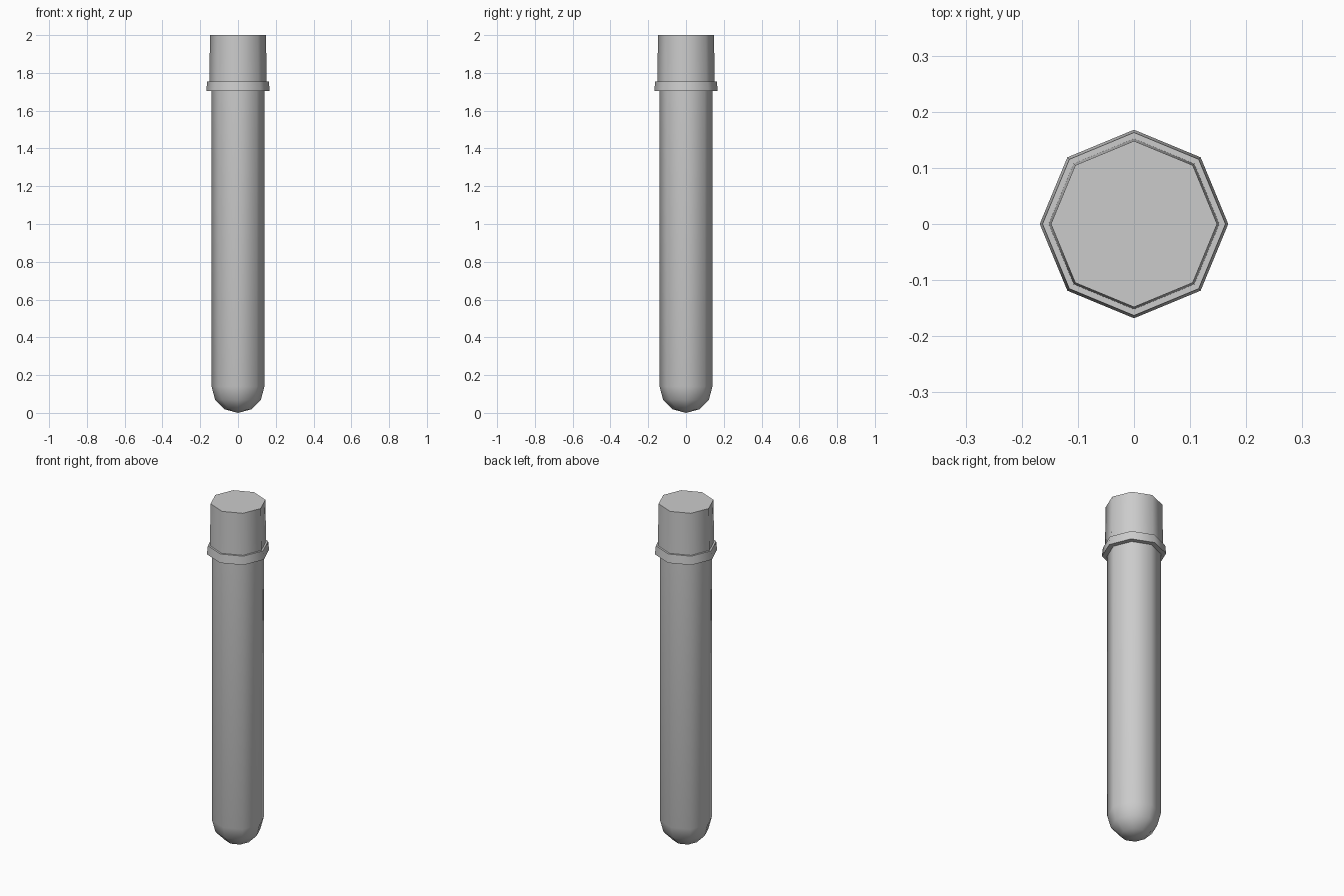
import bpy, bmesh, math

if "Cube" in bpy.data.objects:
    bpy.data.objects.remove(bpy.data.objects["Cube"])

SIDES = 8


def lathe(name, profile):
    """Revolve (radius, z) points; radius 0 makes a pole vertex."""
    bm = bmesh.new()
    rings = []
    for r, z in profile:
        if r == 0:
            rings.append([bm.verts.new((0, 0, z))] * SIDES)
        else:
            rings.append([bm.verts.new((r * math.cos(2 * math.pi * i / SIDES),
                                        r * math.sin(2 * math.pi * i / SIDES), z))
                          for i in range(SIDES)])
    for a, b in zip(rings, rings[1:]):
        for i in range(SIDES):
            j = (i + 1) % SIDES
            bm.faces.new(list(dict.fromkeys((a[i], a[j], b[j], b[i]))))
    # Close an open end with a single flat polygon
    for ring in (rings[0], rings[-1]):
        if len(set(ring)) == SIDES:
            bm.faces.new(ring)
    bmesh.ops.recalc_face_normals(bm, faces=bm.faces)
    mesh = bpy.data.meshes.new(name)
    bm.to_mesh(mesh)
    bm.free()
    obj = bpy.data.objects.new(name, mesh)
    bpy.context.collection.objects.link(obj)
    bpy.ops.object.select_all(action='DESELECT')
    obj.select_set(True)
    bpy.context.view_layer.objects.active = obj
    bpy.ops.object.shade_smooth_by_angle(angle=math.radians(50))
    return obj


# Round-bottomed tube, ending inside the cap
R = 0.14
dome = [(0, 0)] + [(R * math.sin(math.radians(a)), R - R * math.cos(math.radians(a)))
                   for a in (30, 60, 90)]
lathe("tube_body", dome + [(R, 1.72)])

# Stopper with a flared collar at its lower edge
lathe("stopper_cap", [(0.168, 1.705), (0.163, 1.755), (0.152, 1.755), (0.148, 2.0)])
